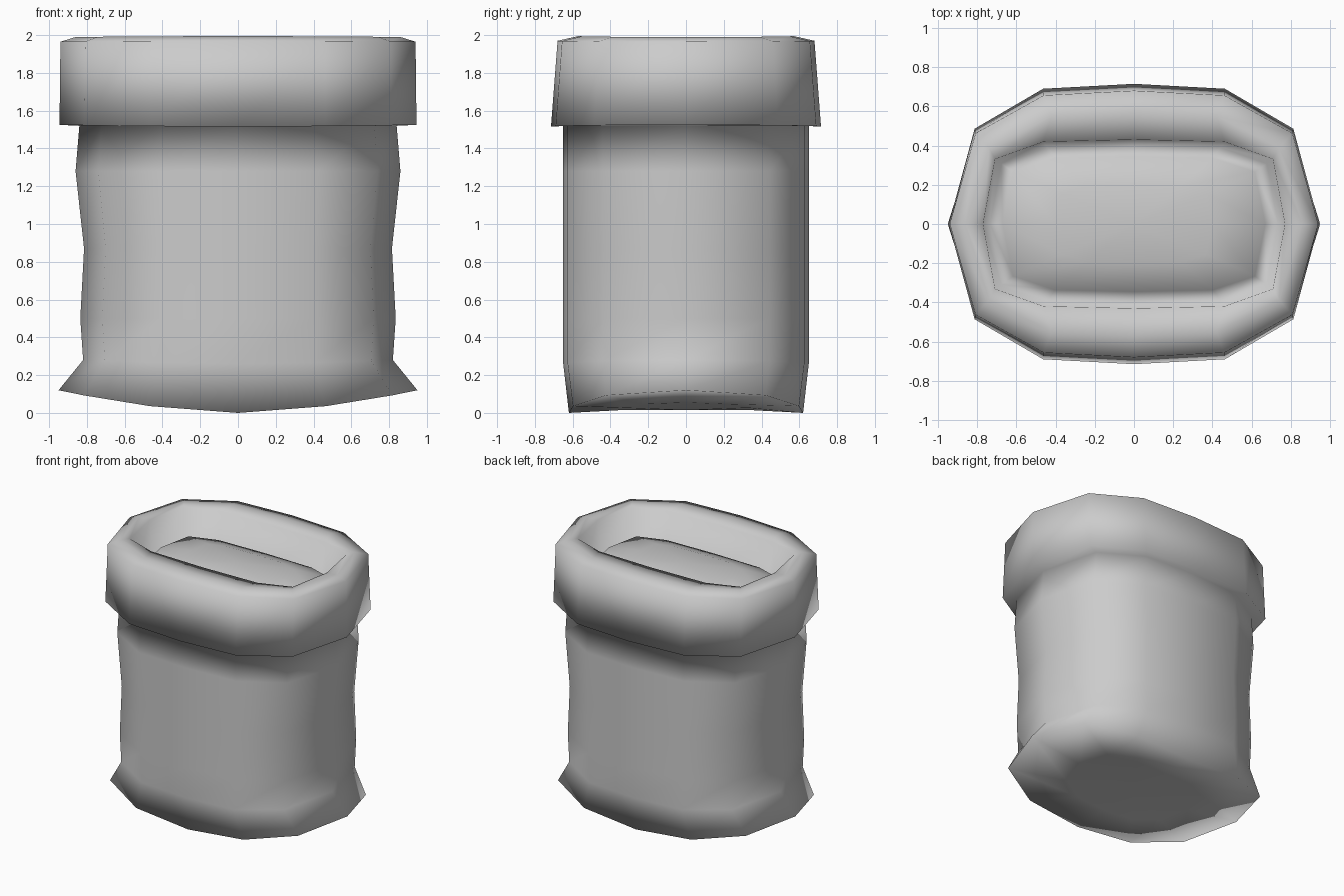
import bpy, bmesh

cube = bpy.data.objects.get("Cube")
if cube:
    bpy.data.objects.remove(cube)

cloth = bpy.data.materials.new("plain_grey_cloth")
cloth.use_nodes = True
grey = (0.6, 0.6, 0.6, 1)
cloth.diffuse_color = grey
cloth.node_tree.nodes["Principled BSDF"].inputs["Base Color"].default_value = grey

# Quarter outlines of the twelve-sided oval, as fractions of half width and half depth
ROUND = [(1, 0), (.86, .68), (.49, .965), (0, 1)]
BOXY = [(1, 0), (.92, .77), (.6, .975), (0, 1)]


def outline(quarter):
    """Mirror a quarter outline into a full loop."""
    half = quarter + [(-x, y) for x, y in quarter[-2::-1]]
    return half + [(x, -y) for x, y in half[-2:0:-1]]


def loft(name, rings, close_start=None, close_end=None):
    """Skin rings of (half width, half depth, z, lift at the sides, outline)."""
    bm = bmesh.new()
    loops = []
    for w, d, z, lift, quarter in rings:
        loops.append([bm.verts.new((x * w, y * d, z + lift * abs(x) ** 1.7))
                      for x, y in outline(quarter)])
    n = len(loops[0])
    for a, b in zip(loops, loops[1:]):
        for i in range(n):
            j = (i + 1) % n
            bm.faces.new((a[i], a[j], b[j], b[i]))
    # Fans close the ends
    for loop, z in ((loops[0], close_start), (loops[-1], close_end)):
        if z is not None:
            tip = bm.verts.new((0, 0, z))
            for i in range(n):
                bm.faces.new((loop[i], loop[(i + 1) % n], tip))
    bmesh.ops.recalc_face_normals(bm, faces=bm.faces)
    mesh = bpy.data.meshes.new(name)
    bm.to_mesh(mesh)
    bm.free()
    mesh.materials.append(cloth)
    mesh.shade_smooth()
    obj = bpy.data.objects.new(name, mesh)
    bpy.context.collection.objects.link(obj)
    return obj


# One continuous skin: floor, flared hem, body, rolled cuff, mouth and domed filling
loft("open_sack", [
    (.50, .34, .015, .04, ROUND),
    (.95, .62, 0, .12, ROUND),
    (.82, .65, .26, .02, ROUND),
    (.835, .65, .50, 0, ROUND),
    (.815, .65, .87, 0, ROUND),
    (.86, .65, 1.28, 0, ROUND),
    (.84, .65, 1.52, 0, ROUND),
    (.945, .715, 1.515, .01, ROUND),
    (.94, .68, 1.97, -.005, ROUND),
    (.86, .57, 1.995, -.005, ROUND),
    (.77, .43, 1.985, 0, BOXY),
    (.735, .40, 1.72, 0, BOXY),
    (.67, .345, 1.80, 0, BOXY),
    (.40, .20, 1.85, 0, BOXY),
], close_start=.015, close_end=1.86)
